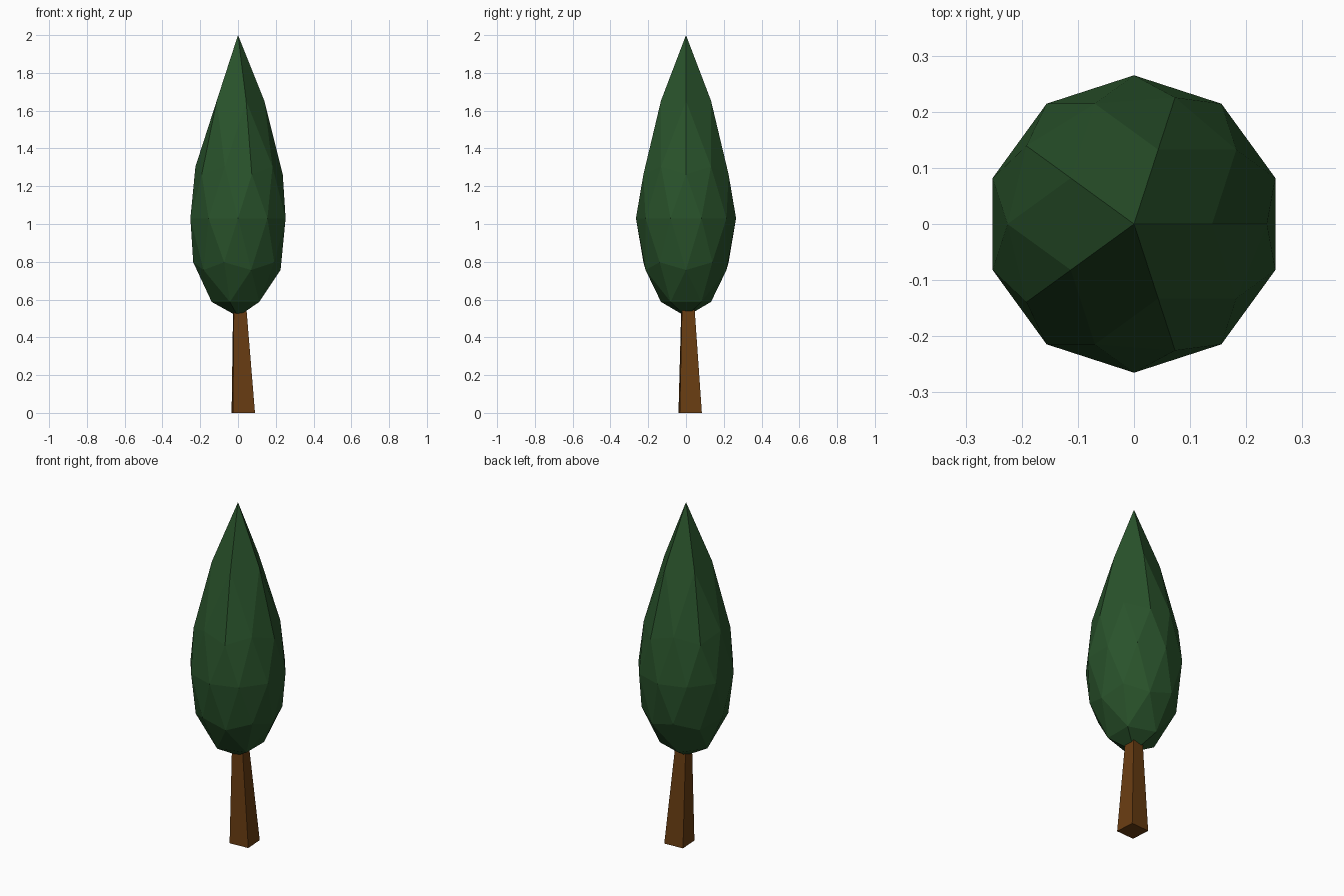
import bpy, bmesh
from math import radians
from mathutils import Matrix

if "Cube" in bpy.data.objects:
    bpy.data.objects.remove(bpy.data.objects["Cube"])


def add_part(name, bm, colour):
    mesh = bpy.data.meshes.new(name)
    bm.to_mesh(mesh)
    bm.free()
    mat = bpy.data.materials.new(name + "_colour")
    mat.diffuse_color = (*colour, 1)
    mat.use_nodes = True
    mat.node_tree.nodes["Principled BSDF"].inputs["Base Color"].default_value = mat.diffuse_color
    mesh.materials.append(mat)
    obj = bpy.data.objects.new(name, mesh)
    bpy.context.collection.objects.link(obj)
    return obj


# Foliage: low-poly icosphere, stretched tall with the tip pulled up to a point
bm = bmesh.new()
bmesh.ops.create_icosphere(bm, subdivisions=2, radius=1)
for v in bm.verts:
    lift = 0.45 if v.co.z > 0.95 else 0.18 if v.co.z > 0.7 else 0
    v.co.x *= 0.265
    v.co.y *= 0.265
    v.co.z = 1.03 + 0.52 * v.co.z + lift
add_part("foliage", bm, (0.022, 0.085, 0.024))

# Trunk: slightly twisted square post, tapering and leaning toward the centre
bm = bmesh.new()
bmesh.ops.create_cube(bm, size=1, matrix=Matrix.Rotation(radians(3.5), 4, 'Z'))
for v in bm.verts:
    if v.co.z > 0:
        side, cx, cy, z = 0.066, 0.009, 0.010, 0.56
    else:
        side, cx, cy, z = 0.117, 0.028, 0.022, 0.0
    v.co = (cx + side * v.co.x, cy + side * v.co.y, z)
add_part("trunk", bm, (0.14, 0.046, 0.006))
